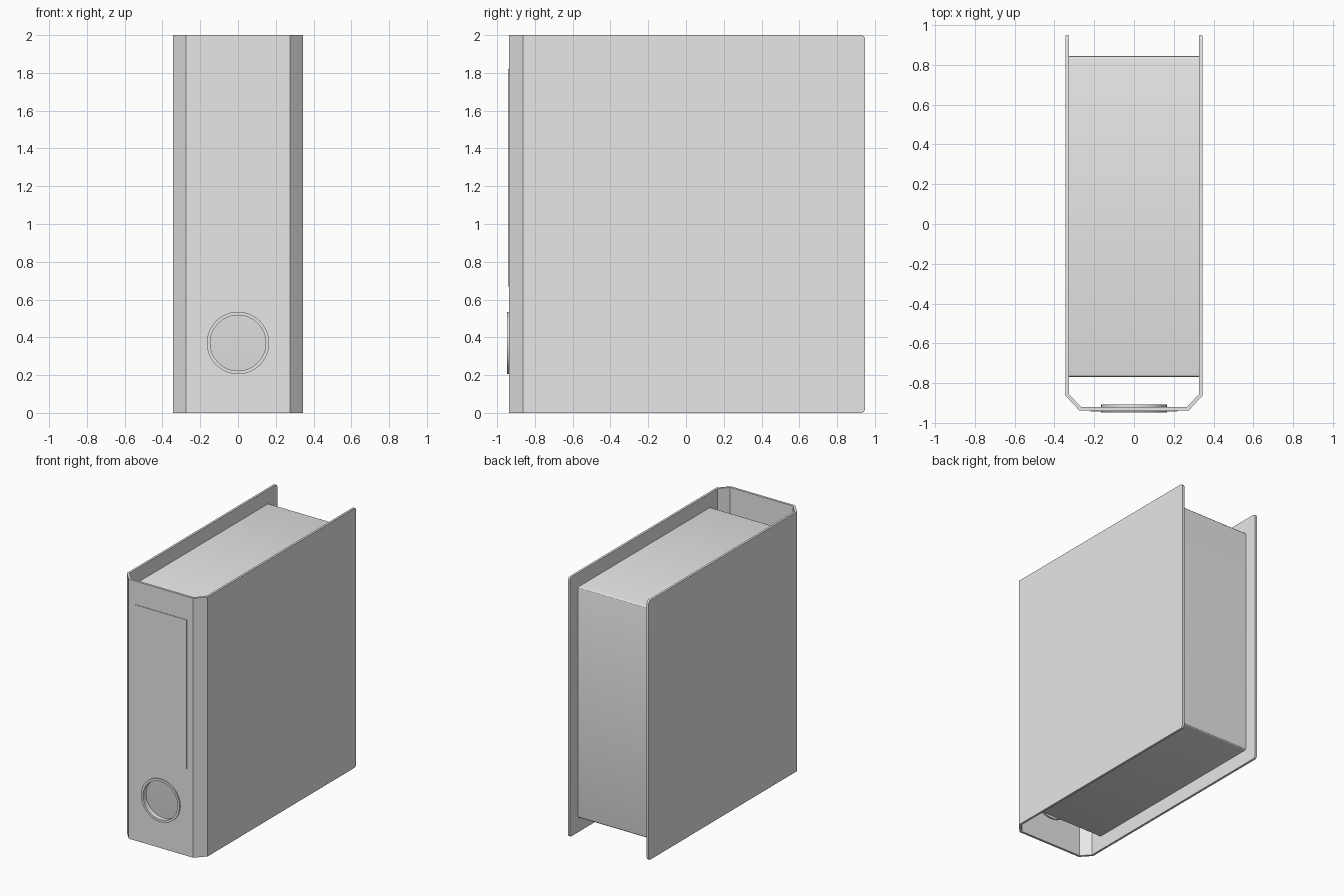
import bpy, bmesh, math
from mathutils import Vector, Matrix

if "Cube" in bpy.data.objects:
    bpy.data.objects.remove(bpy.data.objects["Cube"])

grey = bpy.data.materials.new("light_grey")
grey.diffuse_color = (0.8, 0.8, 0.8, 1)
grey.use_nodes = True
grey.node_tree.nodes["Principled BSDF"].inputs["Base Color"].default_value = grey.diffuse_color

H = 2.0            # binder height
HOLE_Z = 0.37      # finger hole centre


def finish(name, bm):
    bmesh.ops.recalc_face_normals(bm, faces=bm.faces)
    me = bpy.data.meshes.new(name)
    bm.to_mesh(me)
    bm.free()
    me.materials.append(grey)
    ob = bpy.data.objects.new(name, me)
    bpy.context.collection.objects.link(ob)
    return ob


def box(x0, x1, y0, y1, z0, z1):
    bm = bmesh.new()
    bmesh.ops.create_cube(bm, size=1)
    for v in bm.verts:
        v.co = Vector(((x0 + x1) / 2 + v.co.x * (x1 - x0),
                       (y0 + y1) / 2 + v.co.y * (y1 - y0),
                       (z0 + z1) / 2 + v.co.z * (z1 - z0)))
    return bm


def bevel_x_edges(bm, radius, segs, test):
    # round the edges that run across the binder
    edges = [e for e in bm.edges
             if abs((e.verts[0].co - e.verts[1].co).normalized().x) > 0.99
             and all(test(v.co) for v in e.verts)]
    bmesh.ops.bevel(bm, geom=edges, offset=radius, segments=segs,
                    profile=0.5, affect='EDGES')


# Cover: U-shaped folded board with chamfered spine corners
outer = [(0.345, 0.947), (0.345, -0.862), (0.275, -0.938)]
inner = [(0.328, 0.947), (0.328, -0.854), (0.267, -0.920)]
loop = (outer + [(-x, y) for x, y in reversed(outer)]
        + [(-x, y) for x, y in inner] + list(reversed(inner)))
bm = bmesh.new()
n = len(loop)
low = [bm.verts.new((x, y, 0)) for x, y in loop]
high = [bm.verts.new((x, y, H)) for x, y in loop]
for i in range(n):
    j = (i + 1) % n
    bm.faces.new((low[i], low[j], high[j], high[i]))
for ring in (low, high):               # caps as one quad per panel
    for i in range(5):
        bm.faces.new((ring[i], ring[i + 1], ring[n - 2 - i], ring[n - 1 - i]))
bevel_x_edges(bm, 0.02, 4, lambda c: c.y > 0.94)
cover = finish("cover", bm)

# Finger hole cut through the spine
bm = bmesh.new()
bmesh.ops.create_cone(bm, cap_ends=True, segments=48, radius1=0.156,
                      radius2=0.156, depth=0.1,
                      matrix=Matrix.Translation((0, -0.93, HOLE_Z))
                      @ Matrix.Rotation(math.pi / 2, 4, 'X'))
cutter = finish("hole_cutter", bm)
cutter.hide_render = True
mod = cover.modifiers.new("finger_hole", 'BOOLEAN')
mod.operation = 'DIFFERENCE'
mod.solver = 'EXACT'
mod.object = cutter
bpy.context.view_layer.objects.active = cover
bpy.ops.object.modifier_apply(modifier=mod.name)
bpy.data.objects.remove(cutter, do_unlink=True)

# Finger ring: flanged grommet lining the hole
section = [(0.165, -0.947), (0.147, -0.947), (0.147, -0.908), (0.165, -0.908)]
bm = bmesh.new()
S = 48
rows = []
for k in range(S):
    a = 2 * math.pi * k / S
    rows.append([bm.verts.new((r * math.cos(a), y, HOLE_Z + r * math.sin(a)))
                 for r, y in section])
for k in range(S):
    p, q = rows[k], rows[(k + 1) % S]
    for i in range(4):
        j = (i + 1) % 4
        bm.faces.new((p[i], p[j], q[j], q[i]))
finger_ring = finish("finger_ring", bm)

# Paper block with softened top and bottom edges
bm = box(-0.328, 0.328, -0.77, 0.845, 0.11, 1.89)
bevel_x_edges(bm, 0.014, 3, lambda c: True)
paper = finish("paper_block", bm)

# Spine label: thin plate
finish("spine_label", box(-0.22, 0.22, -0.942, -0.937, 0.67, 1.82))

# Smooth shading on rounded parts, sharp edges kept
for ob in (cover, finger_ring, paper):
    bpy.ops.object.select_all(action='DESELECT')
    ob.select_set(True)
    bpy.context.view_layer.objects.active = ob
    bpy.ops.object.shade_smooth_by_angle(angle=math.radians(30))
